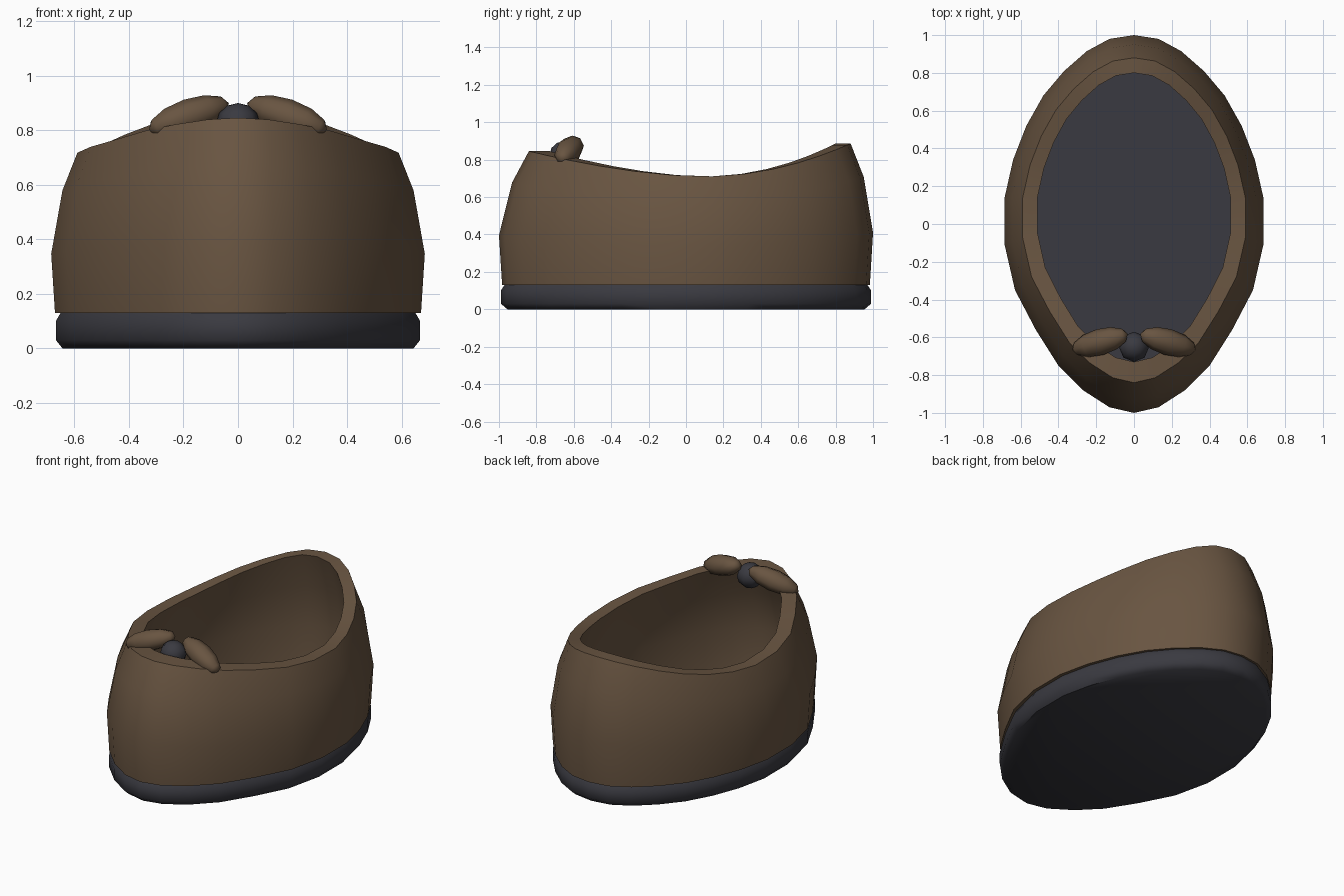
import bpy, bmesh, math
from mathutils import Matrix, Euler

cube = bpy.data.objects.get("Cube")
if cube:
    bpy.data.objects.remove(cube, do_unlink=True)


def material(name, rgb):
    m = bpy.data.materials.new(name)
    m.use_nodes = True
    m.diffuse_color = (*rgb, 1)
    m.node_tree.nodes["Principled BSDF"].inputs["Base Color"].default_value = (*rgb, 1)
    return m


brown = material("brown leather", (0.14, 0.09, 0.053))
dark = material("dark rubber", (0.042, 0.042, 0.052))

# Egg-shaped plan outline, heel to toe, mirrored across x
half = [(0, 1), (.13, .98), (.25, .915), (.37, .81), (.48, .68), (.57, .52),
        (.64, .34), (.685, .14), (.685, -.11), (.63, -.35), (.52, -.56),
        (.40, -.75), (.27, -.88), (.13, -.97), (0, -1)]
outline = half + [(-x, y) for x, y in reversed(half[1:-1])]


def finish(name, bm, mat, angle):
    bmesh.ops.recalc_face_normals(bm, faces=bm.faces)
    me = bpy.data.meshes.new(name)
    bm.to_mesh(me)
    bm.free()
    me.materials.append(mat)
    ob = bpy.data.objects.new(name, me)
    bpy.context.collection.objects.link(ob)
    bpy.ops.object.select_all(action="DESELECT")
    ob.select_set(True)
    bpy.context.view_layer.objects.active = ob
    bpy.ops.object.shade_smooth_by_angle(angle=math.radians(angle))
    return ob


def loft(bm, rings, closed):
    loops = [[bm.verts.new(p) for p in ring] for ring in rings]
    pairs = list(zip(loops, loops[1:]))
    if closed:
        pairs.append((loops[-1], loops[0]))
    else:
        bm.faces.new(loops[0])
        bm.faces.new(loops[-1])
    n = len(outline)
    for a, b in pairs:
        for i in range(n):
            j = (i + 1) % n
            bm.faces.new((a[i], a[j], b[j], b[i]))


# Sole with bevelled edges
bm = bmesh.new()
loft(bm, [[(x * sx, y * sy, z) for x, y in outline] for sx, sy, z in
          ((.94, .955, 0), (.975, .99, .03), (.975, .99, .1), (.95, .97, .13))], False)
finish("sole", bm, dark, 50)


# Upper: a curved wall with an inward rim and a dipping top line
def top_height(y):
    d = y * .765 + .035 - .1
    return .71 + (.36 * d ** 2 if d > 0 else .186 * (-d) ** 1.7)


wall = [(.98, .983, 0, 0), (1, 1, 0, .37), (.94, .94, .01, .765), (.86, .86, .02, 1),
        (.745, .765, .035, 1), (.81, .85, .015, .7), (.85, .9, 0, .35), (.83, .88, 0, 0)]
bm = bmesh.new()
loft(bm, [[(x * sx, y * sy + oy, .13 + f * (top_height(y) - .13)) for x, y in outline]
          for sx, sy, oy, f in wall], True)
finish("upper", bm, brown, 60)


# Bow on the toe: two tilted loops and a knot
def ball(name, loc, size, rot, mat):
    bm = bmesh.new()
    bmesh.ops.create_uvsphere(bm, u_segments=8, v_segments=6, radius=1)
    m = Matrix.LocRotScale(loc, Euler(rot), size)
    bmesh.ops.transform(bm, matrix=m, verts=bm.verts)
    return finish(name, bm, mat, 60)


for side, name in ((1, "left_bow_loop"), (-1, "right_bow_loop")):
    ball(name, (side * .18, -.625, .85), (.065, .07, .16),
         (0, side * math.radians(108), side * math.radians(-16)), brown)
ball("bow_knot", (0, -.65, .825), (.08, .08, .075), (0, 0, 0), dark)
